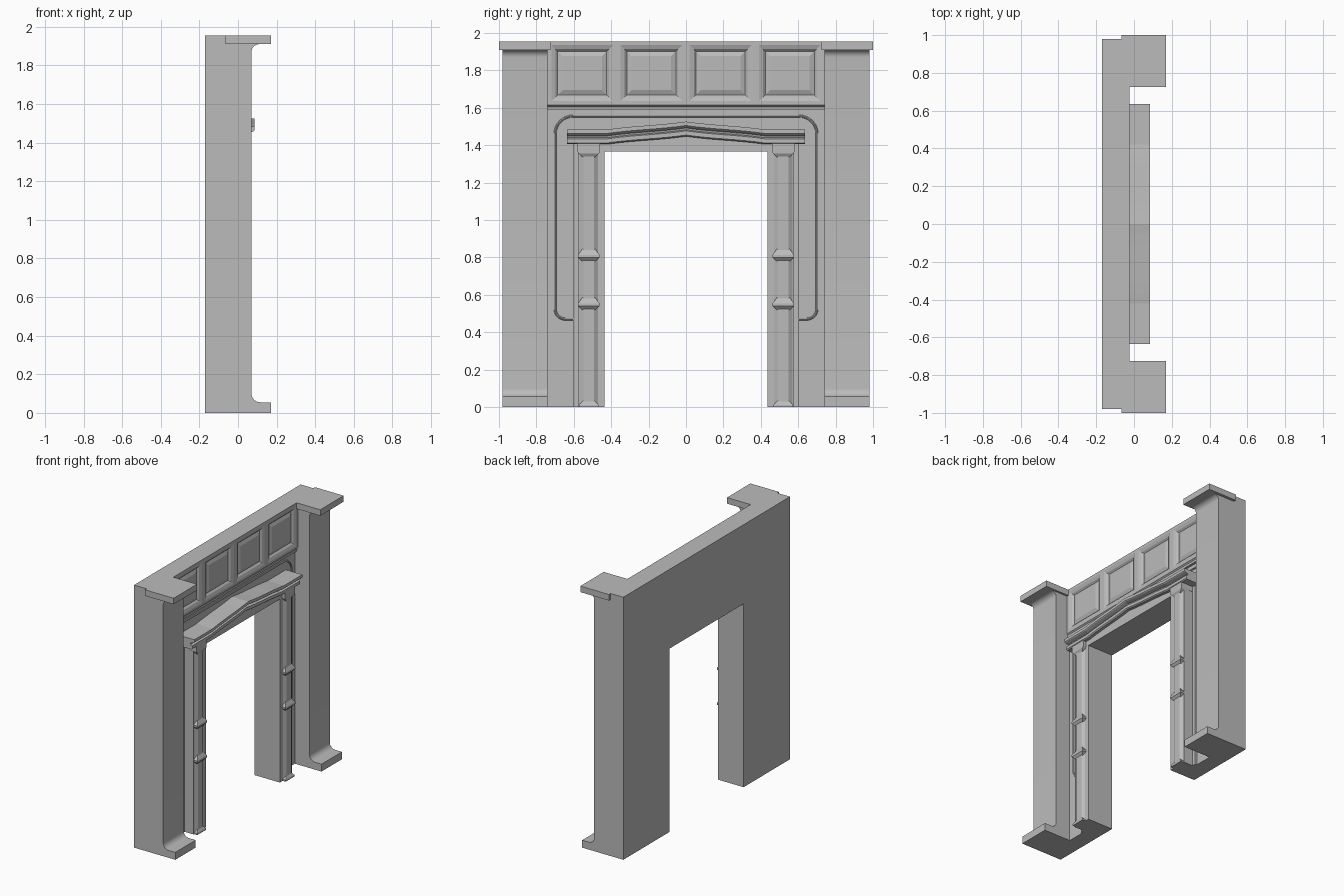
import bpy, bmesh, math
from mathutils import Vector

cube = bpy.data.objects.get("Cube")
if cube:
    bpy.data.objects.remove(cube, do_unlink=True)

stone = bpy.data.materials.new("grey stone")
stone.use_nodes = True
grey = (0.5, 0.5, 0.5, 1)
stone.diffuse_color = grey
stone.node_tree.nodes["Principled BSDF"].inputs["Base Color"].default_value = grey


def finish(name, bm, recalc=True):
    if recalc:
        bmesh.ops.recalc_face_normals(bm, faces=bm.faces[:])
    mesh = bpy.data.meshes.new(name)
    bm.to_mesh(mesh)
    bm.free()
    mesh.materials.append(stone)
    obj = bpy.data.objects.new(name, mesh)
    bpy.context.collection.objects.link(obj)
    return obj


def loft(name, rings):
    """Skin matching closed rings and cap both ends."""
    bm = bmesh.new()
    rows = [[bm.verts.new(p) for p in ring] for ring in rings]
    n = len(rows[0])
    for a, b in zip(rows, rows[1:]):
        for i in range(n):
            j = (i + 1) % n
            bm.faces.new((a[i], a[j], b[j], b[i]))
    bm.faces.new(rows[0])
    bm.faces.new(rows[-1])
    return finish(name, bm)


def box(name, x0, x1, y0, y1, z0, z1):
    base = [(x0, y0), (x1, y0), (x1, y1), (x0, y1)]
    return loft(name, [[(x, y, z) for x, y in base] for z in (z0, z1)])


def arc(cx, cz, r, a0, a1, steps=8):
    angles = [math.radians(a0 + (a1 - a0) * i / steps) for i in range(steps + 1)]
    return [(cx + r * math.cos(a), cz + r * math.sin(a)) for a in angles]


def smooth(obj):
    bpy.ops.object.select_all(action='DESELECT')
    obj.select_set(True)
    bpy.context.view_layer.objects.active = obj
    bpy.ops.object.shade_smooth_by_angle(angle=math.radians(30))


TOP, BACK, WALL = 1.955, -0.17, -0.05
OPEN_Y, OPEN_Z = 0.435, 1.365

# Back wall with the doorway opening
outline = [(-.98, 0), (-OPEN_Y, 0), (-OPEN_Y, OPEN_Z), (OPEN_Y, OPEN_Z),
           (OPEN_Y, 0), (.98, 0), (.98, TOP), (-.98, TOP)]
loft("back_wall", [[(x, y, z) for y, z in outline] for x in (BACK, WALL)])

# Side pillars with coved foot and head
pillar = [(WALL, 0), (.17, 0), (.17, .055)]
pillar += arc(.115, .10, .045, 270, 180)
pillar += arc(.11, 1.87, .04, 180, 90)
pillar += [(.11, 1.93), (WALL, 1.93)]
for side, s in (("left", 1), ("right", -1)):
    smooth(loft(side + "_pillar", [[(x, s * y, z) for x, z in pillar] for y in (.74, .98)]))
    box(side + "_pillar_cap", -.065, .17, s * .725, s * 1.0, 1.91, TOP)

# Frieze of four raised panels
bm = bmesh.new()
ys = [-.74 + .37 * i for i in range(5)]
zs = (1.615, TOP)
grid = [[bm.verts.new((-.025, y, z)) for y in ys] for z in zs]
cells = [bm.faces.new((grid[0][i], grid[0][i + 1], grid[1][i + 1], grid[1][i]))
         for i in range(4)]
rim = [e for e in bm.edges if e.is_boundary]
ret = bmesh.ops.extrude_edge_only(bm, edges=rim)
for v in ret["geom"]:
    if isinstance(v, bmesh.types.BMVert):
        v.co.x = WALL - .005
        if v.co.z < 1.7:
            v.co.z = 1.59
bm.normal_update()
for thick, depth in ((.02, 0), (.022, -.008), (.012, -.012), (.025, .01)):
    bmesh.ops.inset_individual(bm, faces=cells, thickness=thick, depth=depth,
                               use_even_offset=True)
    bm.normal_update()
finish("frieze_panels", bm)
box("frieze_lower_lip", WALL - .005, -.032, -.74, .74, 1.588, 1.605)


# Shallow peaked rise shared by lintel and mantel
def rise(y):
    t = max(0, 1 - abs(y) / .42)
    return .042 * (t - .12 * math.sin(math.pi * t) * (t - .5) * 2)


stations = [-.42 + .84 * i / 16 for i in range(17)]


def arched(name, profile, half):
    return loft(name, [[(x, y, z + rise(y) * k) for x, z, k in profile]
                       for y in [-half] + stations + [half]])


arched("lintel", [(WALL, OPEN_Z, 0), (.04, OPEN_Z, 0), (.04, 1.42, 1), (WALL, 1.42, 1)], .58)
mantel = [(WALL, 1.405), (.06, 1.405), (.068, 1.412), (.068, 1.434), (.052, 1.44),
          (.055, 1.45), (.08, 1.458), (.085, 1.463), (.085, 1.484), (WALL, 1.484)]
arched("mantel_shelf", [(x, z, 1) for x, z in mantel], .635)


# Pilasters beside the doorway
def block(name, s, levels):
    """Stack of rectangles: height, half width, front depth."""
    c = s * .52
    loft(name, [[(0, c - w, z), (0, c + w, z), (x, c + w, z), (x, c - w, z)]
                for z, w, x in levels])


for side, s in (("left", 1), ("right", -1)):
    box(side + "_jamb", WALL, .04, s * OPEN_Y, s * .578, 0, OPEN_Z)
    box(side + "_jamb_backing", WALL, -.035, s * .57, s * .605, 0, 1.41)
    section = [(0, -.05), (.04, -.05), (.055, -.028), (.055, .028), (.04, .05), (0, .05)]
    loft(side + "_pilaster_shaft", [[(x, s * .52 + y, z) for x, y in section]
                                    for z in (0, OPEN_Z)])
    block(side + "_pilaster_foot", s, [(0, .052, .065), (.012, .052, .065), (.035, .028, .052)])
    for name, z in (("lower", .54), ("upper", .8)):
        block(f"{side}_{name}_collar", s, [(z - .02, .036, .052), (z, .057, .069),
                                           (z + .014, .057, .069), (z + .046, .034, .052)])
    block(side + "_capital", s, [(1.335, .034, .052), (1.355, .054, .064),
                                 (1.365, .06, .064), (1.41, .06, .064)])

# Thin bead framing the doorway
half = [(.6, .47)] + arc(.645, .525, .055, 270, 360)
half += arc(.605, 1.46, .095, 0, 90)
path = half + [(-y, z) for y, z in reversed(half)]
rings = []
for i, (y, z) in enumerate(path):
    a, b = path[max(i - 1, 0)], path[min(i + 1, len(path) - 1)]
    t = Vector((b[0] - a[0], b[1] - a[1])).normalized()
    ring = []
    for k in range(8):
        ang = math.tau * k / 8
        off = .007 * math.cos(ang)
        ring.append((WALL + .008 * math.sin(ang), y - t.y * off, z + t.x * off))
    rings.append(ring)
smooth(loft("frame_bead", rings))
